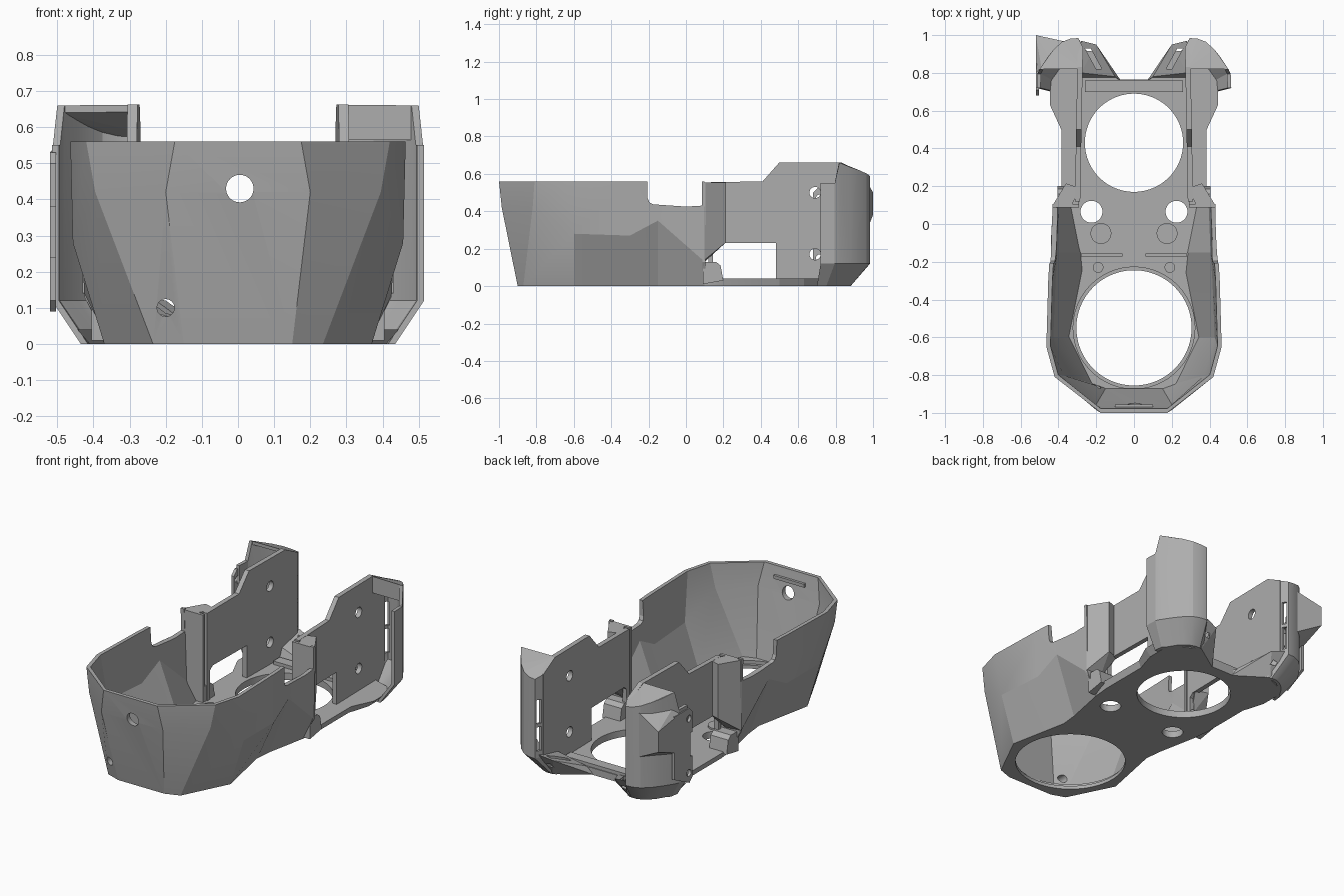
import bpy, bmesh
from math import pi
from mathutils import Vector, Matrix

if "Cube" in bpy.data.objects:
    bpy.data.objects.remove(bpy.data.objects["Cube"])

grey = bpy.data.materials.new("plain grey")
grey.use_nodes = True
grey.diffuse_color = (0.42, 0.42, 0.42, 1)
grey.node_tree.nodes["Principled BSDF"].inputs["Base Color"].default_value = grey.diffuse_color


def activate(ob):
    bpy.ops.object.select_all(action='DESELECT')
    ob.select_set(True)
    bpy.context.view_layer.objects.active = ob


def finish(name, bm, mirror=False):
    if mirror:
        dup = bmesh.ops.duplicate(bm, geom=bm.verts[:] + bm.edges[:] + bm.faces[:])
        for g in dup["geom"]:
            if isinstance(g, bmesh.types.BMVert):
                g.co.x = -g.co.x
    bmesh.ops.recalc_face_normals(bm, faces=bm.faces)
    me = bpy.data.meshes.new(name)
    bm.to_mesh(me)
    bm.free()
    me.materials.append(grey)
    ob = bpy.data.objects.new(name, me)
    bpy.context.collection.objects.link(ob)
    return ob


def loft(name, sections, mirror=False):
    """Join equal closed profiles and cap both ends."""
    bm = bmesh.new()
    rows = [[bm.verts.new(p) for p in s] for s in sections]
    n = len(rows[0])
    for a, b in zip(rows, rows[1:]):
        for i in range(n):
            j = (i + 1) % n
            bm.faces.new((a[i], a[j], b[j], b[i]))
    bm.faces.new(rows[0])
    bm.faces.new(rows[-1])
    return finish(name, bm, mirror)


def hull(name, points, mirror=False):
    bm = bmesh.new()
    for p in points:
        bm.verts.new(p)
    bmesh.ops.convex_hull(bm, input=bm.verts)
    return finish(name, bm, mirror)


def box(name, x, y, z, mirror=False):
    return hull(name, [(a, b, c) for a in x for b in y for c in z], mirror)


def rod(name, centre, r, length, axis='Z', mirror=False, sides=48):
    bm = bmesh.new()
    turn = {'X': Matrix.Rotation(pi / 2, 4, 'Y'), 'Y': Matrix.Rotation(pi / 2, 4, 'X'),
            'Z': Matrix.Identity(4)}[axis]
    bmesh.ops.create_cone(bm, cap_ends=True, segments=sides, radius1=r, radius2=r,
                          depth=length, matrix=Matrix.Translation(centre) @ turn)
    return finish(name, bm, mirror)


def cut(ob, *cutters):
    for c in cutters:
        activate(ob)
        m = ob.modifiers.new("cut", 'BOOLEAN')
        m.operation, m.solver, m.object = 'DIFFERENCE', 'EXACT', c
        bpy.ops.object.modifier_apply(modifier=m.name)
        bpy.data.objects.remove(c)


def smooth(ob):
    activate(ob)
    bpy.ops.object.shade_smooth_by_angle(angle=0.35)


def flip(points):
    return [(-p[0],) + tuple(p[1:]) for p in reversed(points)]


# Faceted front bucket: foot, waist and rim outline of one half
foot = [(.15, -.9, 0), (.235, -.87, 0), (.37, -.6, 0), (.30, -.25, 0), (.31, -.15, 0), (.36, .1, 0)]
waist = [(.2, -.985, .42), (.395, -.82, .42), (.457, -.6, .28), (.445, -.3, .27),
         (.435, -.15, .35), (.425, .1, .13)]
rim = [(.175, -1, .56), (.42, -.81, .56), (.464, -.65, .56), (.454, -.3, .56),
       (.445, -.15, .56), (.432, .1, .56)]


def inward(p, t, lift=0):
    n = Vector((p[0], min(0, p[1] + .6) * 1.3, 0)).normalized()
    if p[1] < -.88 and abs(p[0]) < .22:
        n = Vector((0, -1, 0))
    return tuple(Vector(p) - n * t + Vector((0, 0, lift)))


half = [[f, w, r, inward(r, .022), inward(w, .03), inward(f, .03, .03)]
        for f, w, r in zip(foot, waist, rim)]
left = [[(-p[0],) + tuple(p[1:]) for p in col] for col in reversed(half)]
bucket = loft("front_bucket", left + half)
notch = [(-.21, 1), (-.205, .47), (-.195, .447), (-.175, .437), (0, .425), (.085, .43), (.085, 1)]
cut(bucket,
    hull("c", [(x, y, z) for x in (-1, 1) for y, z in notch]),
    rod("c", (.005, -1, .43), .038, .4, 'Y'),
    rod("c", (-.2, -.9, .1), .024, .2, 'Y'))
smooth(bucket)

# Floor plate with its openings
edge = foot + [(.37, .2, 0), (.37, .5, 0), (.41, .63, 0), (.41, .75, 0), (.36, .82, 0),
               (.25, .87, 0), (.08, .765, 0)]
outline = edge + flip(edge)


def upper(p):
    flare = .035 if p[1] > .55 and abs(p[0]) > .3 else .015 if p[1] > .15 and abs(p[0]) > .3 else 0
    return (p[0] + (flare if p[0] > 0 else -flare), p[1], .04)


floor = loft("floor_plate", [outline, [upper(p) for p in outline]])
cut(floor,
    rod("c", (0, -.55, 0), .305, .3, sides=96),
    rod("c", (0, -.55, .07), .322, .1, sides=96),
    rod("c", (0, .43, 0), .26, .3, sides=96),
    rod("c", (.225, .065, 0), .058, .3, mirror=True))
smooth(floor)

# Floor bosses, ribs and cross bar
for name, x, y, r, h in (("floor_disc", .175, -.05, .055, .05), ("screw_boss", .19, -.23, .028, .06)):
    smooth(rod(name, (x, y, h / 2), r, h, mirror=True))
box("floor_rib", (.06, .28), (-.172, -.155), (.03, .055), True)
box("rear_cross_bar", (-.26, .26), (.7, .76), (.03, .06))
box("front_inner_ledge", (-.1, .1), (-.98, -.955), (.49, .51))

# End posts joining the bucket to the rear walls, with small outer tabs
hull("end_post", [(x, y, z) for y in (.088, .105) for x, z in
                  ((.29, .02), (.365, .02), (.425, .13), (.432, .555), (.29, .555))], True)
post = [(.43, .1, .14), (.33, .1, .13), (.285, .19, .235), (.36, .215, .235)]
hull("end_post_block", post + [(x, y, .555) for x, y, z in post], True)
hull("outer_tab", [(x, y, z) for x in (.29, .405) for y, z in
                   ((.09, .01), (.09, .13), (.16, .13), (.185, .11), (.2, .03))], True)

# Tall rear side walls
side = [(.12, .01), (.12, .555), (.41, .56), (.5, .662), (.83, .662), (.94, .605), (.94, .1), (.87, .01)]


def wall_x(y):
    return .287 - .018 * y


walls = loft("rear_side_walls", [[(wall_x(y) + t, y, z) for y, z in side] for t in (0, .028)], True)
window = [(.145, .04), (.145, .21), (.17, .23), (.48, .23), (.48, .04)]
cut(walls,
    hull("c", [(x, y, z) for x in (-1, 1) for y, z in window]),
    rod("c", (0, .69, .5), .03, 2, 'X'),
    rod("c", (0, .69, .17), .03, 2, 'X'))
smooth(walls)

# Curved rear pods: plan point, top height, foot point
pod = [(.27, .935, .605, .23, .87), (.295, .984, .585, .26, .88), (.335, .982, .59, .29, .88),
       (.38, .965, .602, .32, .87), (.425, .925, .62, .35, .85), (.46, .88, .635, .38, .82),
       (.5, .82, .66, .41, .77), (.512, .795, .55, .43, .75), (.515, .72, .55, .435, .7)]
columns = []
for x, y, top, fx, fy in pod:
    n = Vector((x - .34, max(0, y - .8), 0)).normalized() * .02
    outer = [Vector((fx, fy, 0)), Vector((x, y, .12)), Vector((x, y, top))]
    columns.append(outer + [p - n for p in reversed(outer)])
shell = loft("rear_pod_shell", columns, True)
slots = [box("c", (s * .2, s * .312), (.948, .974), (z, z + .14)) for s in (-1, 1) for z in (.16, .32)]
cut(shell, *slots)
smooth(shell)

# Sloping pod lids: one solid wedge, one hollow
lid = [p[:3] for p in pod[:7]] + [(.275, .82, .662)]
hull("left_pod_lid", lid + [(x, y, .565) for x, y, z in lid])
hull("right_pod_lid", [(-x, y, z - t) for x, y, z in lid for t in (0, .02)])

# Sloped rear feet beside the cross bar, with slots
feet = hull("rear_foot", [(.07, .76, 0), (.25, .88, 0), (.3, .76, 0), (.2, .95, .12), (.28, .97, .14),
                          (.1, .78, .05), (.28, .8, .1)], True)
for s in (-1, 1):
    cut(feet, hull("c", [(s * (x + w), y, z) for x, y in ((.17, .82), (.23, .93)) for w in (0, .03)
                         for z in (.06, .3)]))

# Cable bracket on one pod only, with a wedge filling behind it
bracket = hull("side_bracket", [(x, y, z) for x in (-.52, -.503) for y, z in
                                ((.68, .12), (.68, .18), (.68, .44), (.68, .5), (.71, .53),
                                 (.85, .53), (.85, .16), (.71, .09))])
cut(bracket, rod("c", (-.5, .715, .47), .02, .3, 'X'), rod("c", (-.5, .715, .15), .02, .3, 'X'),
    box("c", (-.6, -.4), (.66, .7), (.24, .38)))
smooth(bracket)
hull("bracket_wedge", [(-.52, 1, .38), (-.52, 1, .5), (-.52, .8, .3), (-.52, .8, .53)] +
     [(x, y, z) for x, y in ((-.49, .83), (-.45, .88), (-.37, .967)) for z in (.3, .56)])
